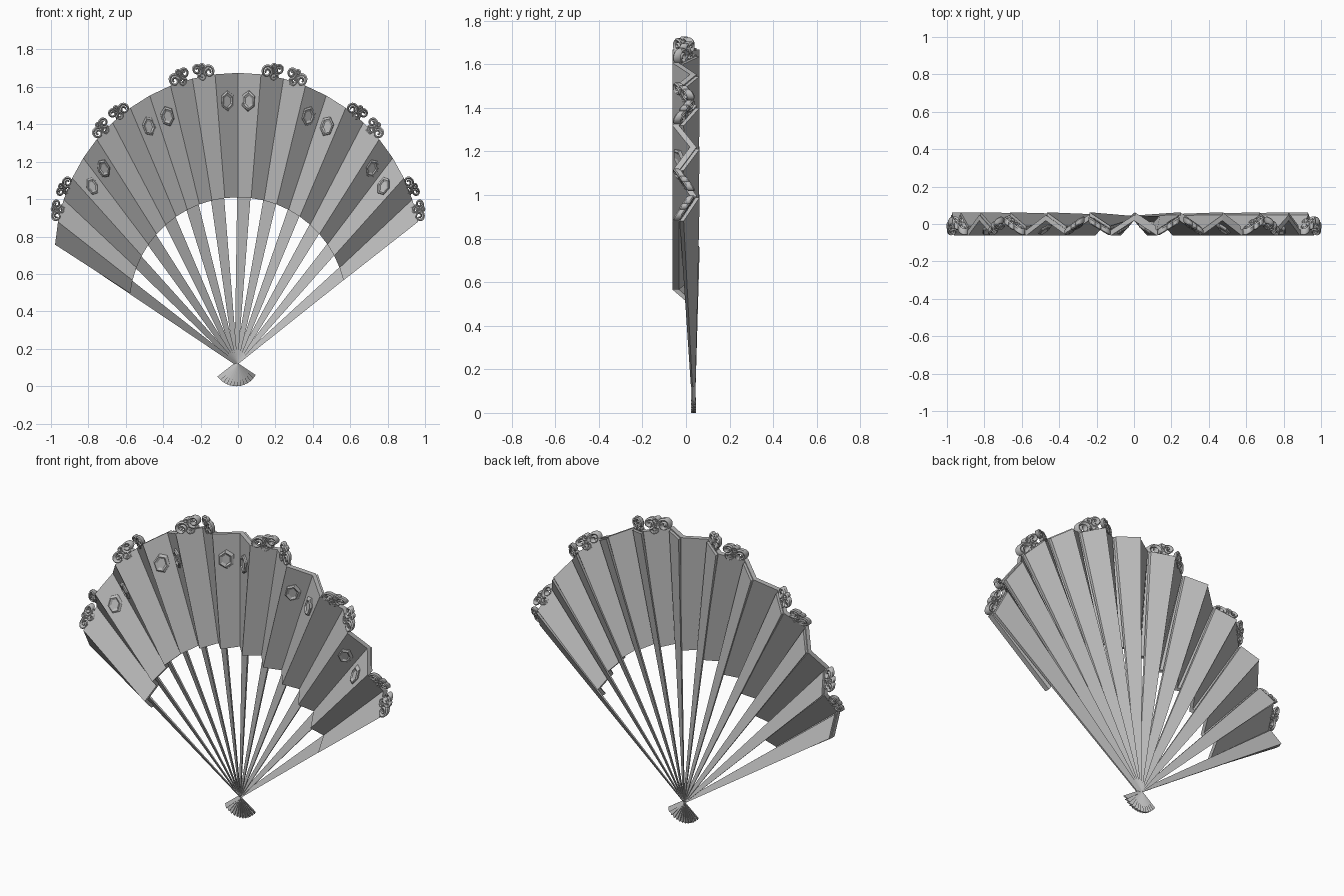
import bpy, bmesh, math
from math import sin, cos, radians, floor
from mathutils import Vector

cube = bpy.data.objects.get("Cube")
if cube:
    bpy.data.objects.remove(cube, do_unlink=True)

grey = bpy.data.materials.new("plain grey")
grey.use_nodes = True
COLOR = (0.5, 0.5, 0.5, 1)
grey.diffuse_color = COLOR
grey.node_tree.nodes["Principled BSDF"].inputs["Base Color"].default_value = COLOR

FIRST, LAST = -12, 11          # fold numbers, counted from the middle
LEAF = 0.03                    # leaf thickness
PIVOT = Vector((-0.01, 0.03, 0.12))
Y = Vector((0, 1, 0))


def build(name, strips, smooth=False):
    """Join strips of matching loops into one closed mesh object."""
    bm = bmesh.new()
    for loops in strips:
        rows = [[bm.verts.new(p) for p in loop] for loop in loops]
        n = len(rows[0])
        for a, b in zip(rows, rows[1:]):
            for i in range(n):
                j = (i + 1) % n
                bm.faces.new((a[i], a[j], b[j], b[i]))
        bm.faces.new(rows[0])
        bm.faces.new(rows[-1])
    bmesh.ops.recalc_face_normals(bm, faces=bm.faces)
    mesh = bpy.data.meshes.new(name)
    bm.to_mesh(mesh)
    bm.free()
    mesh.materials.append(grey)
    obj = bpy.data.objects.new(name, mesh)
    bpy.context.collection.objects.link(obj)
    if smooth:
        bpy.ops.object.select_all(action='DESELECT')
        obj.select_set(True)
        bpy.context.view_layer.objects.active = obj
        bpy.ops.object.shade_smooth_by_angle(angle=radians(40))
    return obj


def fold(k, s):
    """Point on fold k of the leaf front, s = 0 inner rim, 1 outer rim."""
    y = -0.062 if k % 2 else 0.018
    a, b = radians(6.95 * k), radians(7.2 * k)
    inner = Vector((0.58 * sin(a), y, 0.43 + 0.58 * cos(a)))
    outer = Vector((0.98 * sin(b), y, 0.695 + 0.98 * cos(b)))
    return inner.lerp(outer, s)


def surface(t, s):
    k = floor(t)
    return fold(k, s).lerp(fold(k + 1, s), t - k)


# Pleated leaf
build("pleated_leaf", [[
    [fold(k, 0), fold(k, 1), fold(k, 1) + Y * LEAF, fold(k, 0) + Y * LEAF]
    for k in range(FIRST, LAST + 1)]])


# Ribs behind every other pleat, crossing at the pivot and flaring below it
def slab(a, b, thick):
    return [a, b, b + Y * thick, a + Y * thick]


for n, k in enumerate(range(FIRST, LAST, 2)):
    a = surface(k + 0.04, 0.99) + Y * LEAF
    b = surface(k + 0.96, 0.99) + Y * LEAF
    out = (a + b) / 2 - PIVOT
    out.y = 0
    out.normalize()
    side = Vector((out.z, 0, -out.x))
    tail = PIVOT - out * 0.12
    mid_w = side * 0.008 - Y * 0.007
    tail_w = side * 0.013 - Y * 0.008
    build(f"rib_{n + 1}", [[
        slab(tail - tail_w, tail + tail_w, 0.007),
        slab(PIVOT - mid_w, PIVOT + mid_w, 0.007),
        slab(a, b, 0.018)]])

# Hexagonal cut gems on pairs of pleats
HEXAGON = [(0, 0.06), (0.032, 0.03), (0.032, -0.03),
           (0, -0.06), (-0.032, -0.03), (-0.032, 0.03)]


def gem_ring(k, scale, height):
    return [surface(k + 0.5 + u * scale / 0.108, 0.78 + v * scale / 0.7) - Y * height
            for u, v in HEXAGON]


for pair in range(-9, 8, 4):
    for k in (pair, pair + 1):
        build(f"gem_{k + 10}", [[gem_ring(k, 1, -0.004), gem_ring(k, 0.95, 0.008),
                                 gem_ring(k, 0.75, 0.016), gem_ring(k, 0.5, 0.008)]])


# Scroll ornaments along the outer rim
def curl(k, rise, mirror, cu, cv, radius, start, turns):
    """Spiral ribbon that bends with the pleats around fold k."""
    def place(u, v, y):
        t = k + mirror * u / 0.123
        ang = radians(7.2 * t)
        return (surface(t, 1) + Vector((sin(ang), 0, cos(ang))) * v * rise
                + Y * (LEAF / 2 + y))
    loops, steps = [], 26
    for i in range(steps + 1):
        f = i / steps
        ang = radians(start) + f * turns * math.tau
        r = radius * (1 - 0.8 * f)
        w = 0.0075 - 0.003 * f
        d = 0.018
        profile = [(-w, -d * 0.6), (0, -d), (w, -d * 0.6),
                   (w, d * 0.6), (0, d), (-w, d * 0.6)]
        loops.append([place(cu + (r + dr) * cos(ang), cv + (r + dr) * sin(ang), y)
                      for dr, y in profile])
    return loops


CURLS = [(0.093, 0.016, 0.031, 200, -1.7),    # end scroll
         (0.034, 0.034, 0.027, 260, 1.7),     # middle scroll
         (0.064, 0.045, 0.014, 270, -1.3),    # bud between them
         (0.055, 0.004, 0.022, 180, 1.4)]     # foot on the rim
RISE = {2: 1.2, 6: 1.05, 10: 0.9}
for k, rise in RISE.items():
    for sign, word in ((1, "left"), (-1, "right")):
        build(f"{word}_scroll_{k // 4 + 1}",
              [curl(sign * k, rise, m, *c) for m in (1, -1) for c in CURLS], True)
